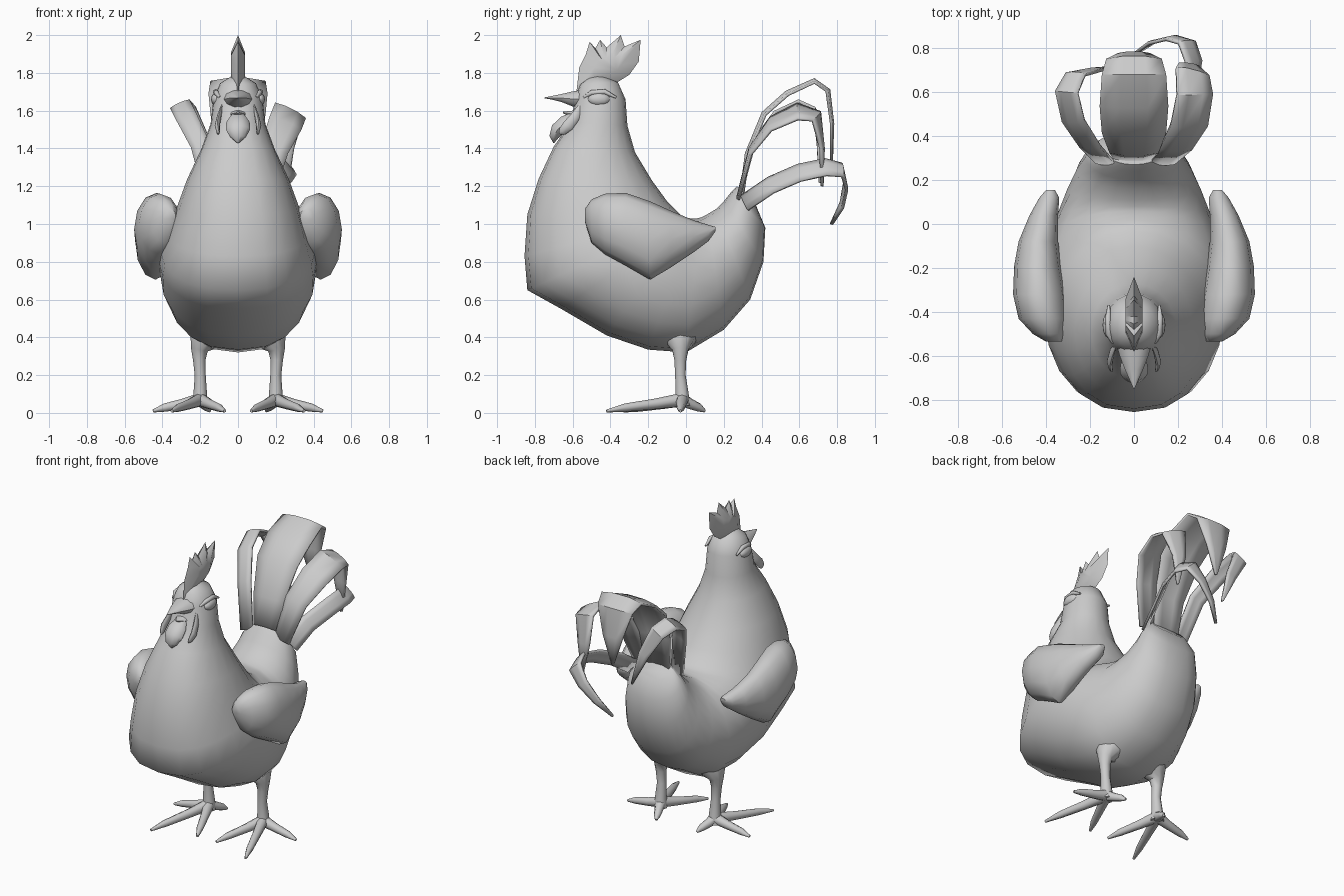
import bpy, bmesh, math
from mathutils import Vector as V

cube = bpy.data.objects.get("Cube")
if cube:
    bpy.data.objects.remove(cube, do_unlink=True)


def finish(name, bm, angle=50):
    bmesh.ops.recalc_face_normals(bm, faces=bm.faces[:])
    mesh = bpy.data.meshes.new(name)
    bm.to_mesh(mesh)
    bm.free()
    ob = bpy.data.objects.new(name, mesh)
    bpy.context.collection.objects.link(ob)
    bpy.ops.object.select_all(action='DESELECT')
    ob.select_set(True)
    bpy.context.view_layer.objects.active = ob
    bpy.ops.object.shade_smooth_by_angle(angle=math.radians(angle))
    return ob


def loft(name, rings, segs=12, angle=50, blunt=1.0):
    """Skin elliptical rings (centre, half axis, half axis); blunt < 1 squares off the far half."""
    bm = bmesh.new()
    loops = []
    for c, u, v in rings:
        loop = []
        for i in range(segs):
            ca, sa = math.cos(math.tau * i / segs), math.sin(math.tau * i / segs)
            if ca < 0:
                sa = math.copysign(abs(sa) ** blunt, sa)
            loop.append(bm.verts.new(V(c) + V(u) * ca + V(v) * sa))
        loops.append(loop)
    for a, b in zip(loops, loops[1:]):
        for i in range(segs):
            j = (i + 1) % segs
            bm.faces.new((a[i], a[j], b[j], b[i]))
    bm.faces.new(loops[0])
    bm.faces.new(loops[-1])
    return finish(name, bm, angle)


def tangents(path):
    last = len(path) - 1
    return [(path[min(i + 1, last)] - path[max(i - 1, 0)]).normalized() for i in range(last + 1)]


def tube(name, path, radii, ref, segs=8, flat=1.0):
    """Tapered tube; flat squashes it along its second axis."""
    path = [V(p) for p in path]
    rings = []
    for p, t, r in zip(path, tangents(path), radii):
        u = t.cross(V(ref)).normalized()
        rings.append((p, u * r, u.cross(t) * r * flat))
    return loft(name, rings, segs)


def feather(name, path, widths, across):
    """Strip with a slightly raised centre line."""
    path = [V(p) for p in path]
    bm = bmesh.new()
    rows = []
    for p, t, w in zip(path, tangents(path), widths):
        side = (V(across) - t * V(across).dot(t)).normalized()
        up = side.cross(t) * w * 0.06
        rows.append([bm.verts.new(p + side * w * k / 2 + up * (1 - k * k)) for k in (-1, -.4, .4, 1)])
    for a, b in zip(rows, rows[1:]):
        for i in range(3):
            bm.faces.new((a[i], a[i + 1], b[i + 1], b[i]))
    ob = finish(name, bm, 40)
    shell = ob.modifiers.new("thickness", 'SOLIDIFY')
    shell.thickness = 0.016
    shell.offset = 0


# Body, neck and head: rings fan round from crown to rump
# (inner y, inner z, outer y, outer z, half width)
sections = [
    (-.44, 1.785, -.50, 1.785, .03), (-.36, 1.75, -.56, 1.74, .095),
    (-.32, 1.66, -.585, 1.67, .13), (-.31, 1.52, -.61, 1.54, .145),
    (-.27, 1.38, -.7, 1.41, .195), (-.18, 1.23, -.78, 1.24, .27),
    (-.1, 1.12, -.84, 1.05, .325), (-.03, 1.05, -.855, .83, .37),
    (0, 1.035, -.84, .65, .405), (.02, 1.03, -.66, .55, .415),
    (.04, 1.03, -.42, .41, .41), (.06, 1.03, -.2, .335, .385),
    (.08, 1.035, 0, .32, .35), (.11, 1.05, .2, .44, .305),
    (.16, 1.08, .34, .6, .26), (.2, 1.12, .41, .8, .22),
    (.24, 1.17, .42, .98, .185), (.27, 1.2, .37, 1.1, .12),
]
rings = []
for iy, iz, oy, oz, w in sections:
    inner, outer = V((0, iy, iz)), V((0, oy, oz))
    rings.append(((inner + outer) / 2, (inner - outer) / 2, (w, 0, 0)))
loft("body", rings, 20, 60, blunt=.82)

# Comb: a jagged outline swelling towards its middle
outline = [(-.58, 1.7), (-.565, 1.83), (-.53, 1.9), (-.51, 1.965), (-.48, 1.93),
           (-.455, 1.975), (-.42, 1.935), (-.345, 2), (-.325, 1.94), (-.24, 1.975),
           (-.25, 1.86), (-.3, 1.79), (-.38, 1.74), (-.46, 1.73)]
bm = bmesh.new()
rim = [bm.verts.new((0, y, z)) for y, z in outline]
mid = V((0, -.42, 1.83))
for s in (1, -1):
    inner = [bm.verts.new(mid + (v.co - mid) * .45 + V((.038 * s, 0, 0))) for v in rim]
    for i in range(len(rim)):
        j = (i + 1) % len(rim)
        bm.faces.new((rim[i], rim[j], inner[j], inner[i]))
    bm.faces.new(inner)
finish("comb", bm)

# Beak: (y, z, half width, half height)
upper = [(-.53, 1.66, .085, .055), (-.6, 1.662, .065, .042), (-.66, 1.667, .042, .022),
         (-.71, 1.668, .02, .01), (-.748, 1.668, .003, .003)]
lower = [(-.53, 1.59, .07, .03), (-.59, 1.58, .045, .022), (-.65, 1.59, .006, .005)]
for name, rows in (("upper_beak", upper), ("lower_beak", lower)):
    loft(name, [((0, y, z), (w, 0, 0), (0, 0, h)) for y, z, w, h in rows], 10)

# Chin wattle
tube("chin_wattle", [(0, -.6, 1.57), (0, -.64, 1.54), (0, -.68, 1.5), (0, -.7, 1.46), (0, -.7, 1.43)],
     [.04, .062, .064, .042, .006], (0, 1, 0), 10, .6)

# Wing stations: (y, bottom, top, inner x, outer x)
wing = [(-.535, 1.01, 1.08, .33, .4), (-.5, .9, 1.13, .31, .46), (-.43, .84, 1.16, .3, .525),
        (-.32, .78, 1.165, .31, .55), (-.19, .705, 1.12, .33, .545), (-.08, .77, 1.07, .345, .525),
        (.04, .85, 1.02, .345, .475), (.12, .91, .995, .34, .43), (.155, .96, .985, .36, .4)]

for side, s in (("left", 1), ("right", -1)):
    loft(side + "_wing", [((s * (a + b) / 2, y, (lo + hi) / 2), ((b - a) / 2, 0, 0), (0, 0, (hi - lo) / 2))
                          for y, lo, hi, a, b in wing], 12)

    # Eye and brow
    bm = bmesh.new()
    bmesh.ops.create_uvsphere(bm, u_segments=12, v_segments=8, radius=1)
    for v in bm.verts:
        v.co = V((s * .115, -.46, 1.66)) + V((v.co.x * .028, v.co.y * .06, v.co.z * .035))
    finish(side + "_eye", bm)
    tube(side + "_brow", [(s * .095, -.54, 1.67), (s * .115, -.5, 1.695), (s * .118, -.43, 1.7),
                          (s * .115, -.37, 1.67)], [.008, .014, .014, .006], (0, 0, 1))

    # Cheek wattle
    tube(side + "_wattle", [(s * .085, -.555, 1.63), (s * .1, -.585, 1.57), (s * .11, -.625, 1.52),
                            (s * .105, -.655, 1.49), (s * .1, -.67, 1.48)],
         [.012, .026, .03, .022, .006], (1, 0, 0), 8, .45)

    # Leg and toes
    tube(side + "_leg", [(s * .12, -.03, .47), (s * .18, -.03, .39), (s * .205, -.03, .335),
                         (s * .205, -.03, .28), (s * .2, -.03, .2), (s * .2, -.02, .1), (s * .2, -.02, .04)],
         [.11, .085, .045, .033, .029, .036, .042], (0, 1, 0), 10)
    toes = {"inner": (.07, -.33), "middle": (.35, -.42), "outer": (.45, -.03), "back": (.15, .1)}
    for toe, (x, y) in toes.items():
        root, tip = V((.2, -.02, .07)), V((x, y, .01))
        path = [root, root.lerp(tip, .35), root.lerp(tip, .75), tip]
        path[1].z, path[2].z = .048, .028
        tube(f"{side}_{toe}_toe", [(s * p.x, p.y, p.z) for p in path],
             [.036, .028, .022, .008], (0, 0, 1))

# Tail feathers
feather("top_tail_feather",
        [(0, .3, 1.15), (0, .33, 1.37), (0, .42, 1.58), (0, .54, 1.685), (0, .68, 1.75),
         (0, .745, 1.705), (0, .77, 1.53), (0, .77, 1.34)],
        [.18, .22, .29, .31, .29, .25, .14, .01], (1, 0, 0))
feather("left_tail_feather",
        [(.13, .28, 1.14), (.19, .345, 1.39), (.25, .45, 1.53), (.275, .59, 1.595), (.265, .69, 1.57),
         (.25, .72, 1.4), (.26, .72, 1.2)],
        [.11, .15, .18, .18, .16, .09, .01], (.85, -.1, -.45))
feather("right_tail_feather",
        [(-.13, .28, 1.14), (-.2, .355, 1.42), (-.275, .47, 1.57), (-.305, .6, 1.63), (-.265, .68, 1.59),
         (-.18, .7, 1.43), (-.1, .71, 1.22)],
        [.09, .1, .11, .11, .1, .07, .01], (.9, 0, .4))
feather("low_tail_feather",
        [(.17, .31, 1.11), (.2, .45, 1.205), (.25, .6, 1.27), (.27, .74, 1.3), (.24, .825, 1.285),
         (.17, .845, 1.2), (.08, .825, 1.1), (0, .77, 1)],
        [.11, .11, .11, .11, .1, .07, .045, .01], (.6, .15, -.75))
